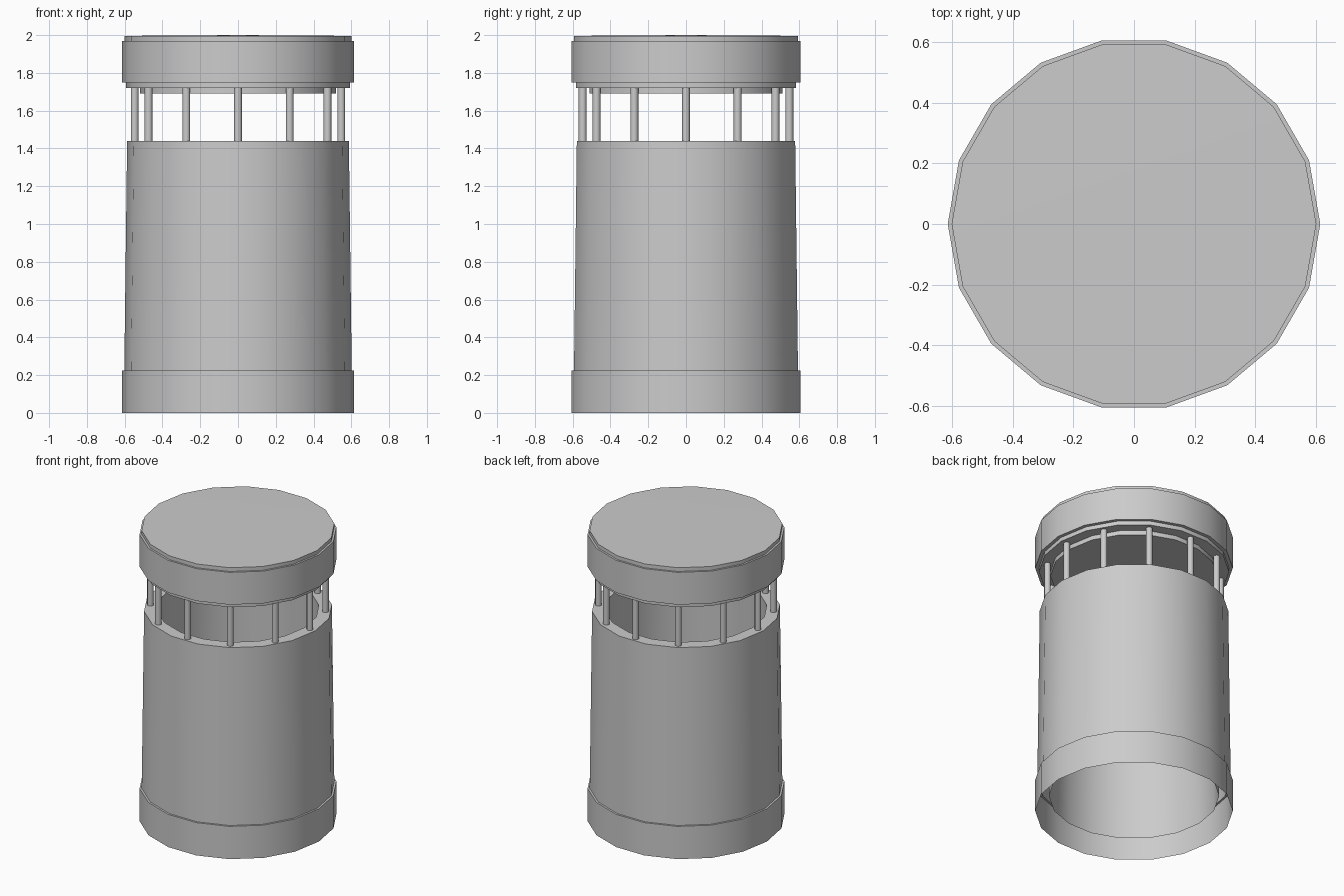
import bpy, bmesh, math

if "Cube" in bpy.data.objects:
    bpy.data.objects.remove(bpy.data.objects["Cube"])

SIDES = 18


def finish(name, bm, angle=35):
    bmesh.ops.remove_doubles(bm, verts=bm.verts, dist=1e-5)
    me = bpy.data.meshes.new(name)
    bm.to_mesh(me)
    bm.free()
    ob = bpy.data.objects.new(name, me)
    bpy.context.collection.objects.link(ob)
    bpy.ops.object.select_all(action='DESELECT')
    ob.select_set(True)
    bpy.context.view_layer.objects.active = ob
    bpy.ops.object.shade_smooth_by_angle(angle=math.radians(angle))
    return ob


def lathe(name, profile):
    """Revolve (radius, z) points, listed bottom-outside to top, about z."""
    bm = bmesh.new()
    rings = []
    for r, z in profile:
        if r == 0:
            rings.append([bm.verts.new((0, 0, z))] * SIDES)
        else:
            rings.append([bm.verts.new((r * math.cos(math.tau * i / SIDES),
                                        r * math.sin(math.tau * i / SIDES), z))
                          for i in range(SIDES)])
    for a, b in zip(rings, rings[1:]):
        for i in range(SIDES):
            j = (i + 1) % SIDES
            bm.faces.new(list(dict.fromkeys((a[i], a[j], b[j], b[i]))))
    return finish(name, bm)


# Body: base band, tapered outer wall, top rim and open inner liner
lathe("bin_body", [(0.615, 0), (0.615, 0.225), (0.602, 0.225), (0.587, 1.44),
                   (0.505, 1.44), (0.53, 0.107)])

# Lid: recessed underside, stepped rim and very shallow conical top
lathe("lid", [(0, 1.69), (0.52, 1.69), (0.52, 1.72), (0.592, 1.72),
              (0.592, 1.748), (0.615, 1.748), (0.615, 1.97),
              (0.602, 1.97), (0.602, 1.996), (0, 2.0)])

# Twelve posts holding the lid above the rim
bm = bmesh.new()
for k in range(12):
    a = math.tau * k / 12
    new = bmesh.ops.create_cone(bm, segments=10, radius1=0.021, radius2=0.021,
                                depth=0.29, cap_ends=True)["verts"]
    bmesh.ops.translate(bm, verts=new,
                        vec=(0.547 * math.cos(a), 0.547 * math.sin(a), 1.58))
finish("lid_posts", bm, 50)
